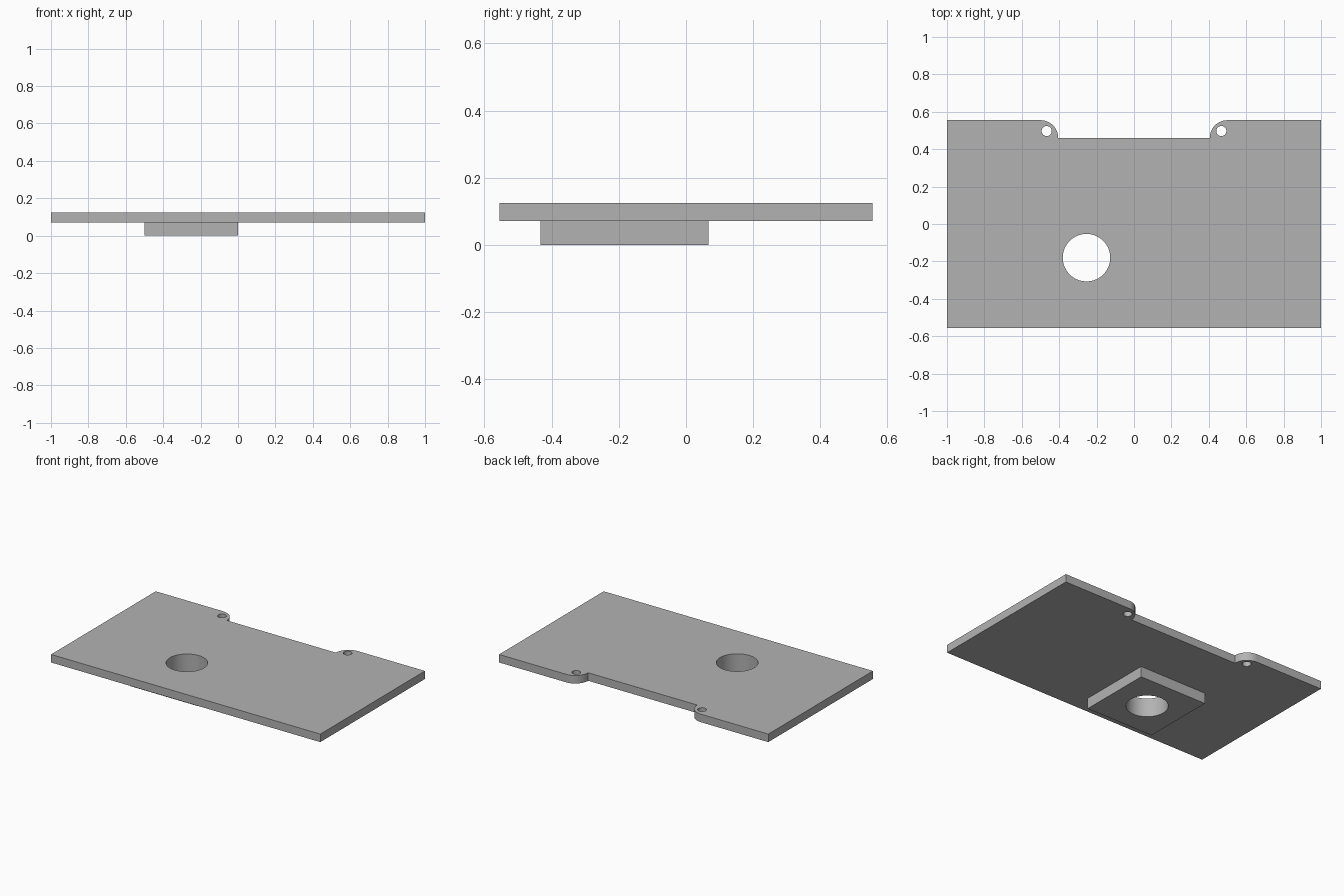
import bpy
from math import sin, cos, pi

cube = bpy.data.objects.get("Cube")
if cube:
    bpy.data.objects.remove(cube, do_unlink=True)

grey = bpy.data.materials.new("plain grey")
grey.use_nodes = True
GREY = (0.45, 0.45, 0.45, 1)
grey.diffuse_color = GREY
grey.node_tree.nodes["Principled BSDF"].inputs["Base Color"].default_value = GREY


def arc(cx, cy, r, start, end, steps):
    return [(cx + r * cos(start + (end - start) * i / steps),
             cy + r * sin(start + (end - start) * i / steps))
            for i in range(steps + 1)]


def circle(cx, cy, r, steps=64):
    return arc(cx, cy, r, 0, 2 * pi, steps)[:-1]


def slab(name, loops, bottom, top):
    """Extrude a flat outline, with holes, between two heights."""
    curve = bpy.data.curves.new(name, "CURVE")
    curve.dimensions = "2D"
    curve.fill_mode = "BOTH"
    curve.extrude = (top - bottom) / 2
    for loop in loops:
        spline = curve.splines.new("POLY")
        spline.points.add(len(loop) - 1)
        for point, (x, y) in zip(spline.points, loop):
            point.co = (x, y, 0, 1)
        spline.use_cyclic_u = True
    obj = bpy.data.objects.new(name, curve)
    bpy.context.collection.objects.link(obj)
    obj.location.z = (bottom + top) / 2
    curve.materials.append(grey)
    bpy.ops.object.select_all(action="DESELECT")
    obj.select_set(True)
    bpy.context.view_layer.objects.active = obj
    bpy.ops.object.convert(target="MESH")
    obj = bpy.context.object
    obj.name = name
    bpy.ops.object.shade_smooth_by_angle(angle=pi / 6)
    return obj


HALF_Y, NOTCH_X, NOTCH_Y = 0.555, 0.405, 0.46
ROUND = HALF_Y - NOTCH_Y
UNDER, TOP = 0.071, 0.125
bore = circle(-0.254, -0.18, 0.127)

# Plate outline: right half, then its mirror, with rounded notch corners
half = [(1, -HALF_Y), (1, HALF_Y)]
half += arc(NOTCH_X + ROUND, NOTCH_Y, ROUND, pi / 2, pi, 16)
outline = half + [(-x, y) for x, y in reversed(half)]

# Plate with the large bore and two small mounting holes
small_holes = [circle(side * 0.467, 0.497, 0.027, 32) for side in (-1, 1)]
slab("plate", [outline, bore] + small_holes, UNDER, TOP)

# Square boss below the plate, sharing the bore
boss = [(-0.5, -0.433), (0, -0.433), (0, 0.067), (-0.5, 0.067)]
slab("square_boss", [boss, bore], 0, UNDER)
